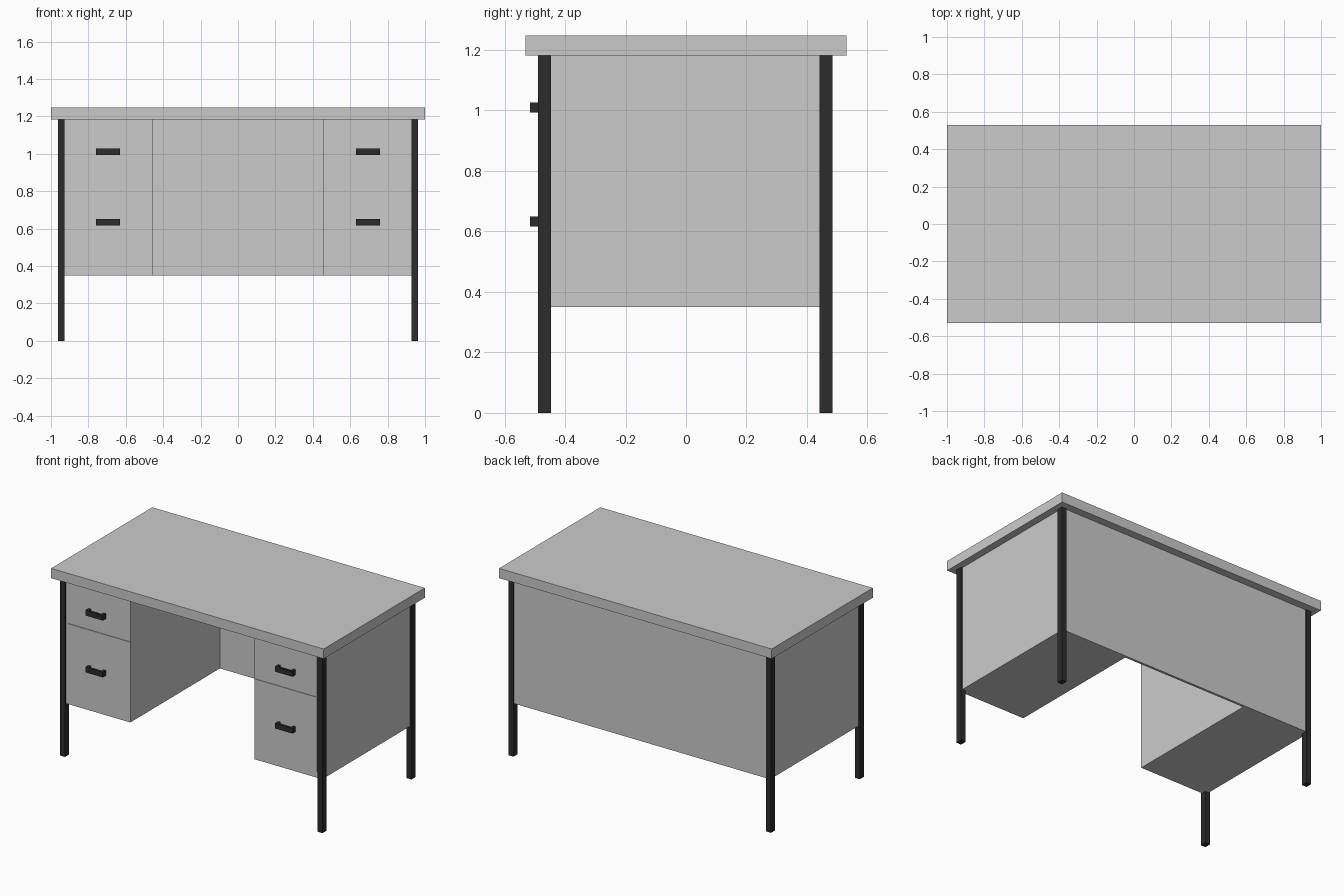
import bpy, bmesh
from mathutils import Matrix, Vector

if "Cube" in bpy.data.objects:
    bpy.data.objects.remove(bpy.data.objects["Cube"])

dark = bpy.data.materials.new("dark_metal")
dark.diffuse_color = (0.025, 0.025, 0.025, 1)
dark.use_nodes = True
dark.node_tree.nodes["Principled BSDF"].inputs["Base Color"].default_value = dark.diffuse_color


def boxes(name, spans, material=None):
    """One object made of boxes given as (x0, x1, y0, y1, z0, z1)."""
    bm = bmesh.new()
    for x0, x1, y0, y1, z0, z1 in spans:
        centre = Vector((x0 + x1, y0 + y1, z0 + z1)) / 2
        size = Matrix.Diagonal((abs(x1 - x0), y1 - y0, z1 - z0, 1))
        bmesh.ops.create_cube(bm, size=1, matrix=Matrix.Translation(centre) @ size)
    mesh = bpy.data.meshes.new(name)
    bm.to_mesh(mesh)
    bm.free()
    if material:
        mesh.materials.append(material)
    obj = bpy.data.objects.new(name, mesh)
    bpy.context.collection.objects.link(obj)
    return obj


# Table top and back (modesty) panel
boxes("desk_top", [(-1, 1, -0.53, 0.53, 1.182, 1.247)])
boxes("back_panel", [(-0.456, 0.456, 0.462, 0.478, 0.35, 1.182)])

for side, s in (("left", -1), ("right", 1)):
    # Drawer pedestal
    boxes(side + "_pedestal", [(s * 0.456, s * 0.952, -0.477, 0.478, 0.35, 1.182)])

    # Drawer fronts, slightly proud of the pedestal, and their U-shaped pulls
    for level, z0, z1, zh in (("upper", 0.895, 1.165, 1.01), ("lower", 0.395, 0.885, 0.633)):
        boxes(f"{side}_{level}_drawer_front",
              [(s * 0.457, s * 0.918, -0.481, -0.475, z0, z1)])
        a, b, h = 0.632, 0.76, 0.017
        boxes(f"{side}_{level}_handle",
              [(s * a, s * b, -0.515, -0.502, zh - h, zh + h),
               (s * a, s * (a + 0.018), -0.502, -0.480, zh - h, zh + h),
               (s * (b - 0.018), s * b, -0.502, -0.480, zh - h, zh + h)], dark)

    # Square legs
    for end, y in (("front", -0.468), ("back", 0.463)):
        boxes(f"{end}_{side}_leg",
              [(s * 0.927, s * 0.963, y - 0.021, y + 0.021, 0, 1.182)], dark)
